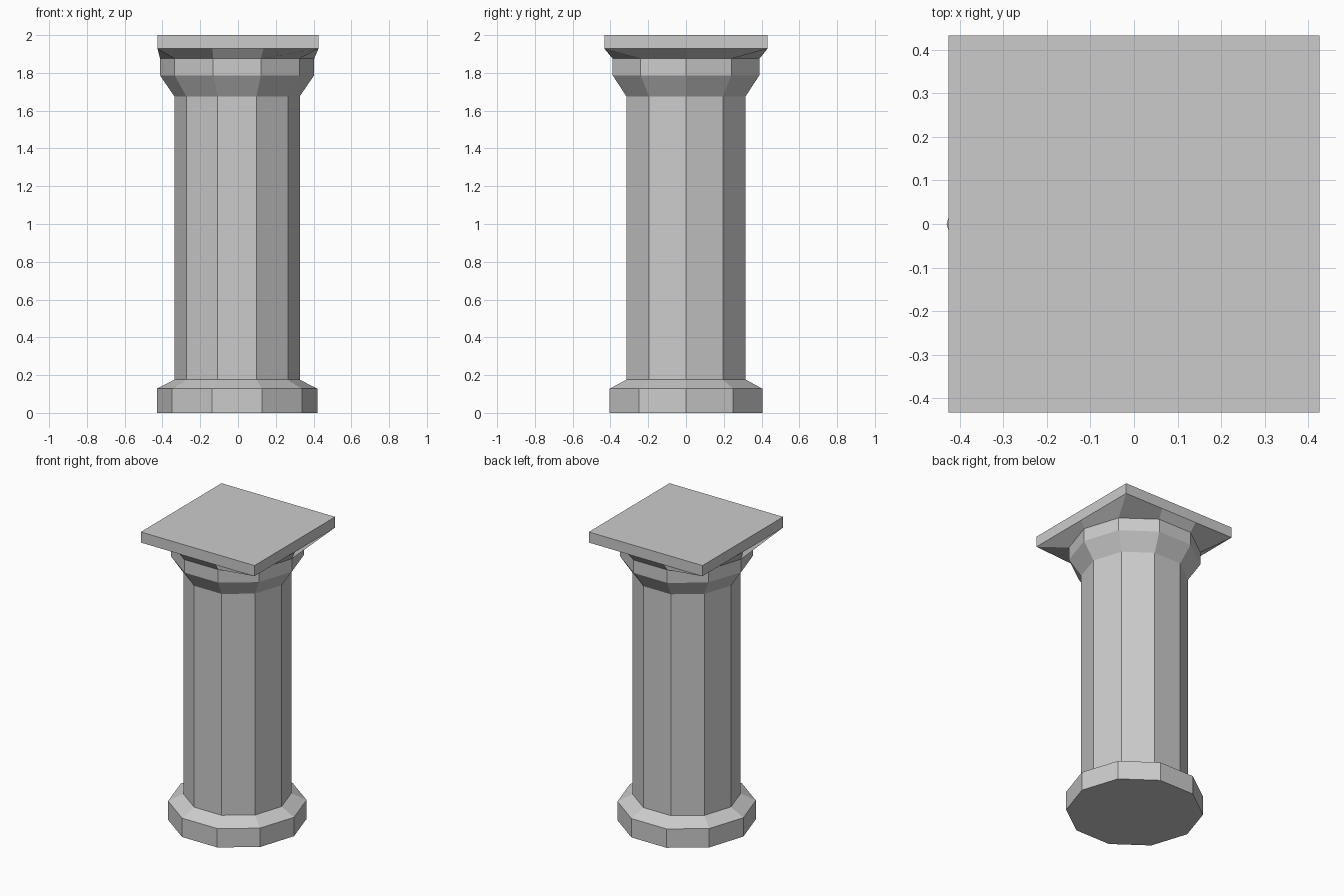
import bpy, bmesh
from math import cos, sin, radians

if "Cube" in bpy.data.objects:
    bpy.data.objects.remove(bpy.data.objects["Cube"])

SIDES = 10
CX = -0.005


def decagon(r, z):
    return [(CX + r * cos(radians(36 * k)), r * sin(radians(36 * k)), z)
            for k in range(SIDES)]


def square(z, hx=0.426, hy=0.432, mid=0.135):
    # Square outline with ten points, matching the decagon corners
    half = [(hx, 0), (hx, hy), (mid, hy), (-mid, hy), (-hx, hy)]
    return [(x, y, z) for x, y in half] + [(-x, -y, z) for x, y in half]


def loft(name, rings, cap_bottom=False, cap_top=False):
    bm = bmesh.new()
    loops = [[bm.verts.new(p) for p in ring] for ring in rings]
    for low, high in zip(loops, loops[1:]):
        for i in range(SIDES):
            j = (i + 1) % SIDES
            bm.faces.new((low[i], low[j], high[j], high[i]))
    if cap_bottom:
        bm.faces.new(loops[0][::-1])
    if cap_top:
        bm.faces.new(loops[-1])
    mesh = bpy.data.meshes.new(name)
    bm.to_mesh(mesh)
    bm.free()
    obj = bpy.data.objects.new(name, mesh)
    bpy.context.collection.objects.link(obj)
    return obj


# Chamfered foot
loft("base", [decagon(0.425, 0), decagon(0.425, 0.128), decagon(0.332, 0.176)],
     cap_bottom=True)

# Straight ten-sided shaft
loft("shaft", [decagon(0.332, 0.176), decagon(0.332, 1.676)])

# Flared capital
loft("capital", [decagon(0.332, 1.676), decagon(0.408, 1.787), decagon(0.408, 1.875)])

# Square top slab, blending down to the ten-sided capital
loft("top_slab", [decagon(0.408, 1.875), square(1.928), square(2.0)], cap_top=True)
